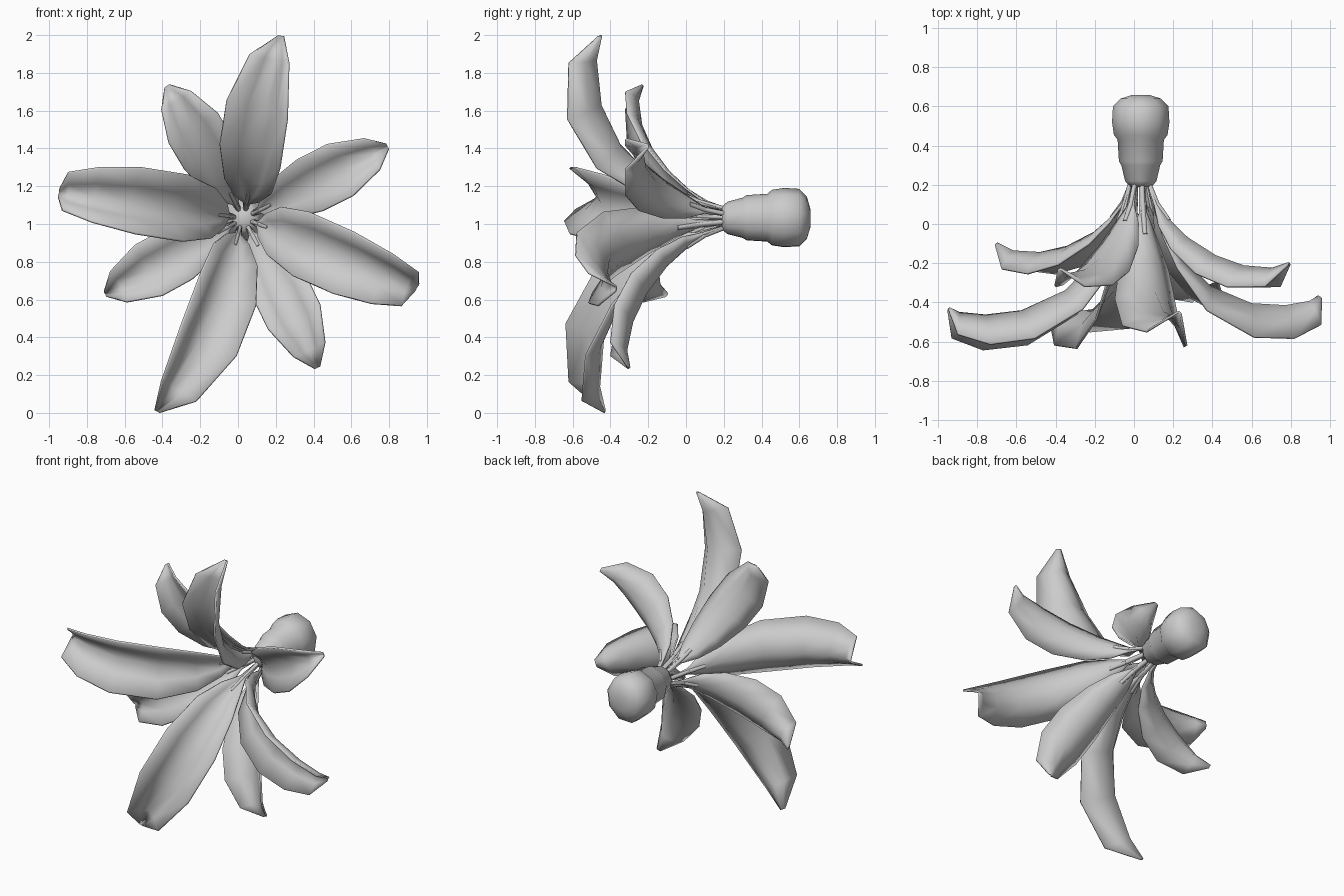
import bpy, math
from mathutils import Vector, Matrix

if "Cube" in bpy.data.objects:
    bpy.data.objects.remove(bpy.data.objects["Cube"])

START = Vector((0.03, 0.2, 1.03))   # where all petals leave the bud

# profiles: (fraction of reach, y, half width, cup depth)
BASE = [(0, .22, .012, .0), (.05, .06, .018, .01), (.10, -.05, .07, .04), (.19, -.18, .13, .075),
        (.36, -.34, .175, .11), (.60, -.44, .175, .14)]
LARGE = BASE + [(.86, -.46, .11, .12), (1, -.43, .012, .01)]
BLUNT = BASE + [(.80, -.46, .145, .14), (.945, -.445, .10, .105), (1, -.42, .02, .01)]
SMALL = [(0, .22, .012, .0), (.07, .10, .018, .01), (.15, .02, .07, .035), (.28, -.07, .115, .065),
         (.48, -.16, .15, .095), (.68, -.21, .15, .105), (.88, -.22, .09, .09), (1, -.19, .012, .01)]


def smooth(ob, angle=80):
    bpy.ops.object.select_all(action='DESELECT')
    ob.select_set(True)
    bpy.context.view_layer.objects.active = ob
    bpy.ops.object.shade_smooth_by_angle(angle=math.radians(angle))


def mesh_object(name, verts, faces):
    me = bpy.data.meshes.new(name)
    me.from_pydata(verts, [], faces)
    me.update()
    ob = bpy.data.objects.new(name, me)
    bpy.context.collection.objects.link(ob)
    return ob


def petal(name, profile, tip_x, tip_z, tip_dy=0, roll=0, bow=0, cupping=1):
    """Cupped petal swept along a spine that flares outward from the bud."""
    out = Vector((tip_x - START.x, 0, tip_z - START.z))
    reach = out.length
    out.normalize()
    across = out.cross(Vector((0, -1, 0)))
    r0 = 0.045
    spine = [START + out * (r0 + (reach - r0) * t) + across * bow * math.sin(math.pi * t)
             for t, *_ in profile]
    for p, (t, y, *_) in zip(spine, profile):
        p.y = y + tip_dy * t
    verts, faces, cols = [], [], (-1, -.5, 0, .5, 1)
    last = len(spine) - 1
    for i, (p, (t, y, w, cup)) in enumerate(zip(spine, profile)):
        tan = (spine[min(i + 1, last)] - spine[max(i - 1, 0)]).normalized()
        side = (across - tan * across.dot(tan)).normalized()
        up = tan.cross(side)
        if up.y > 0:
            up = -up
        rot = Matrix.Rotation(roll * min(1, t * 2.5), 3, tan)
        for s in cols:
            verts.append(p + rot @ (side * s * w + up * cup * cupping * abs(s) ** 1.6))
    n = len(cols)
    for i in range(last):
        for j in range(n - 1):
            a = i * n + j
            faces.append((a, a + 1, a + n + 1, a + n))
    ob = mesh_object(name, verts, faces)
    sol = ob.modifiers.new("thickness", 'SOLIDIFY')
    sol.thickness, sol.offset = 0.012, 0
    smooth(ob)
    # thin stalk carrying the petal, running along its first stretch
    for k in (0, 1):
        a, b = spine[k], spine[k + 1]
        bpy.ops.mesh.primitive_cone_add(vertices=6, radius1=.015, radius2=.013,
                                        depth=(b - a).length, location=(a + b) / 2)
        stalk = bpy.context.object
        stalk.name = name + "_stalk"
        stalk.rotation_euler = (b - a).to_track_quat('Z', 'Y').to_euler()
        smooth(stalk, 65)


# front ring of large petals
petal("large_petal_top", LARGE, .23, 1.995, -.02, -.33, -.005, .95)
petal("large_petal_right", BLUNT, .945, .665, .05, .25, -.01, .95)
petal("large_petal_bottom", LARGE, -.43, .01, .0, -.33, -.05, 1.1)
petal("large_petal_left", BLUNT, -.945, 1.165, -.01, .1, .0, 1.15)

# back ring of small petals
petal("small_petal_upper_left", SMALL, -.375, 1.73, -.04, 0, .01, .7)
petal("small_petal_upper_right", SMALL, .79, 1.41, -.01)
petal("small_petal_lower_right", SMALL, .42, .24, -.11, 0, -.01, .9)
petal("small_petal_lower_left", SMALL, -.70, .63, .09)

# bud: faceted lathe along y
rings = [(.19, .06), (.22, .085), (.30, .105), (.32, .118), (.43, .125), (.455, .145),
         (.52, .155), (.60, .15), (.64, .11), (.658, .05)]
SIDES = 9
verts = [(.035 + r * .96 * math.cos(2 * math.pi * k / SIDES + .2), y,
          1.03 + r * 1.04 * math.sin(2 * math.pi * k / SIDES + .2))
         for y, r in rings for k in range(SIDES)]
faces = [(i * SIDES + k, (i + 1) * SIDES + k, (i + 1) * SIDES + (k + 1) % SIDES, i * SIDES + (k + 1) % SIDES)
         for i in range(len(rings) - 1) for k in range(SIDES)]
faces.append(tuple(range(SIDES)))
faces.append(tuple(reversed(range((len(rings) - 1) * SIDES, len(rings) * SIDES))))
smooth(mesh_object("bud", verts, faces), 60)
